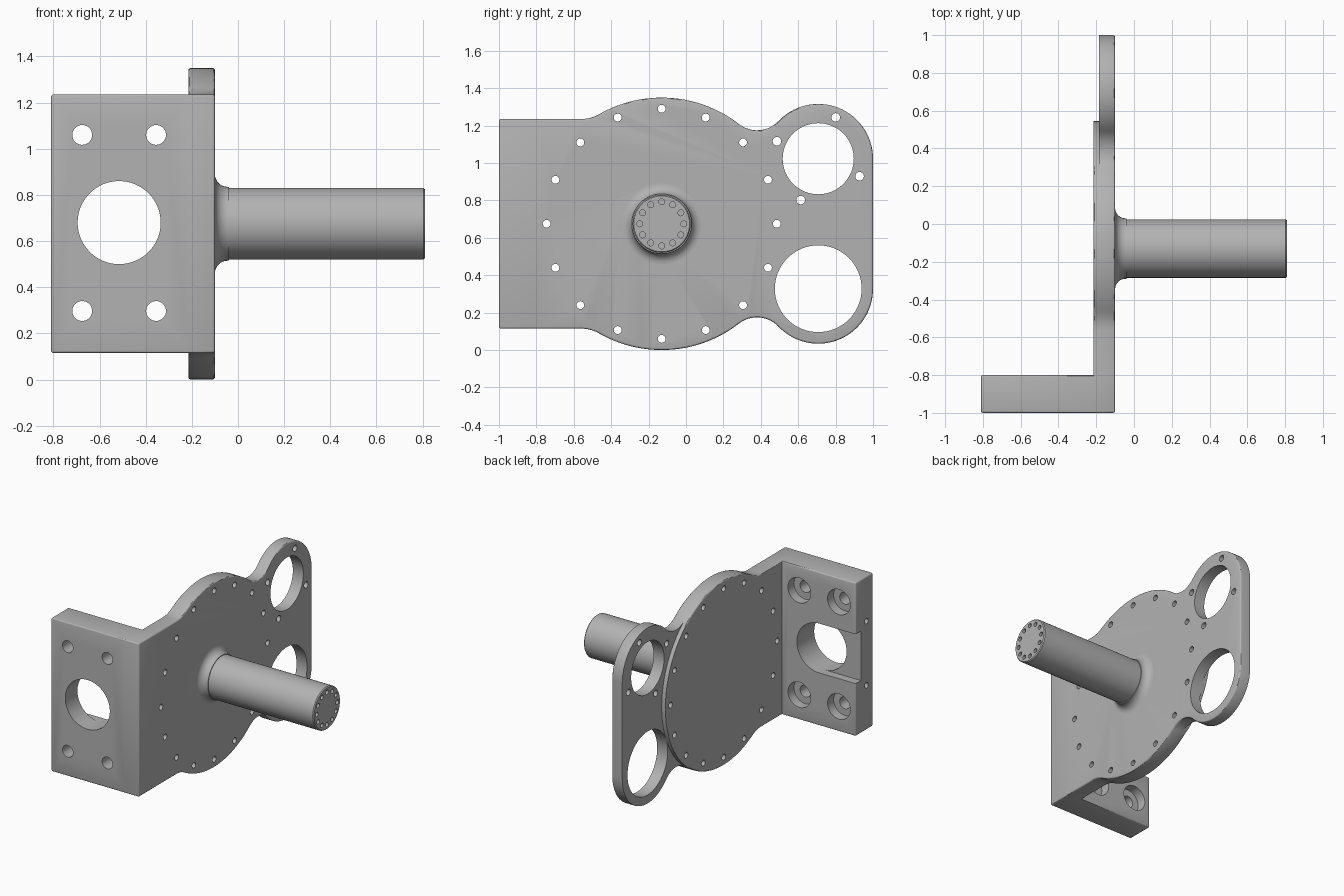
import bpy, bmesh, math
from mathutils import Matrix, Vector

if "Cube" in bpy.data.objects:
    bpy.data.objects.remove(bpy.data.objects["Cube"])

MID = 0.675          # height of the symmetry line
HUB = -0.13          # y of the disc and shaft axis
BACK, STEP, FRONT = -0.215, -0.185, -0.10

steel = bpy.data.materials.new("grey_steel")
steel.diffuse_color = (0.45, 0.45, 0.45, 1)
steel.use_nodes = True
steel.node_tree.nodes["Principled BSDF"].inputs["Base Color"].default_value = steel.diffuse_color


def arc(cy, cz, r, a0, a1, n):
    return [(cy + r * math.cos(math.radians(a0 + (a1 - a0) * i / n)),
             cz + r * math.sin(math.radians(a0 + (a1 - a0) * i / n))) for i in range(n + 1)]


def finish(bm, name):
    bmesh.ops.recalc_face_normals(bm, faces=bm.faces)
    me = bpy.data.meshes.new(name)
    bm.to_mesh(me)
    bm.free()
    me.materials.append(steel)
    ob = bpy.data.objects.new(name, me)
    bpy.context.collection.objects.link(ob)
    return ob


def add_lathe(bm, profile, centre, axis, n=48):
    """Closed solid of revolution from (distance along axis, radius) pairs."""
    rot = Vector(axis).to_track_quat('Z', 'Y').to_matrix().to_4x4()
    m = Matrix.Translation(centre) @ rot
    rings = [[bm.verts.new(m @ Vector((r * math.cos(2 * math.pi * i / n),
                                       r * math.sin(2 * math.pi * i / n), d)))
              for i in range(n)] for d, r in profile]
    for a, b in zip(rings, rings[1:]):
        for i in range(n):
            bm.faces.new((a[i], a[(i + 1) % n], b[(i + 1) % n], b[i]))
    bm.faces.new(rings[0][::-1])
    bm.faces.new(rings[-1])


def add_box(bm, lo, hi):
    c = [(a + b) / 2 for a, b in zip(lo, hi)]
    s = [b - a for a, b in zip(lo, hi)]
    bmesh.ops.create_cube(bm, size=1, matrix=Matrix.Translation(c) @ Matrix.Diagonal((*s, 1)))


def boolean(target, tool, op):
    mod = target.modifiers.new(op.lower(), 'BOOLEAN')
    mod.operation, mod.object, mod.solver = op, tool, 'EXACT'
    mod.use_self = True
    dg = bpy.context.evaluated_depsgraph_get()
    me = bpy.data.meshes.new_from_object(target.evaluated_get(dg))
    target.modifiers.clear()
    target.data = me
    bpy.data.objects.remove(tool)


# Upper half of the plate outline (y, height above symmetry line)
disc_r = math.hypot(0.51, 0.657) - 0.157
ear_y, ear_h = 0.707, 0.348
ear_r = math.hypot(ear_y - 0.38, 0.657 - ear_h) - 0.157
a_disc = math.degrees(math.atan2(0.657, 0.51))
a_ear = math.degrees(math.atan2(0.657 - ear_h, 0.38 - ear_y))
rf = 0.2
cf = HUB - math.sqrt((disc_r + rf) ** 2 - (0.56 + rf) ** 2)
a_f = math.degrees(math.atan2(0.56 + rf, cf - HUB))
half = [(-0.8, 0.56)]
half += arc(cf, 0.56 + rf, rf, -90, a_f - 180, 8)
half += arc(HUB, 0, disc_r, a_f, a_disc, 32)[1:]
half += arc(0.38, 0.657, 0.157, 180 + a_disc, 180 + a_ear + 0, 14)[1:]
half += arc(ear_y, ear_h, ear_r, a_ear, 0, 28)[1:]
outline = half + [(y, -h) for y, h in reversed(half)]

# Bracket: mounting plate with the flange drawn out of its back
bm = bmesh.new()
main = [bm.verts.new((BACK, y, MID + h)) for y, h in outline]
side = [bm.verts.new((BACK, -1, MID + h)) for h in (-0.56, 0.56)]
caps = [bm.faces.new(main), bm.faces.new((main[-1], side[0], side[1], main[0]))]
bmesh.ops.recalc_face_normals(bm, faces=bm.faces)
ext = bmesh.ops.extrude_face_region(bm, geom=caps, use_keep_orig=True)["geom"]
for v in (g for g in ext if isinstance(g, bmesh.types.BMVert)):
    v.co.x = FRONT
ext = bmesh.ops.extrude_discrete_faces(bm, faces=[caps[1]])["faces"]
for v in ext[0].verts:
    v.co.x = -0.81
bmesh.ops.remove_doubles(bm, verts=bm.verts, dist=1e-5)
bmesh.ops.recalc_face_normals(bm, faces=bm.faces)
rim = [e for e in bm.edges if e.is_manifold and e.calc_face_angle_signed() > 0.6]
bmesh.ops.bevel(bm, geom=rim, offset=0.01, segments=3, profile=0.5, affect='EDGES')
bracket = finish(bm, "bracket")

# Thin the two ears behind the disc
bm = bmesh.new()
ring = arc(HUB, MID, disc_r, a_disc, -a_disc, 48)
ring += [(0.3, -0.2), (1.2, -0.2), (1.2, 1.6), (0.3, 1.6)]
f = bm.faces.new([bm.verts.new((-0.4, y, z)) for y, z in ring])
ext = bmesh.ops.extrude_face_region(bm, geom=[f], use_keep_orig=True)["geom"]
for v in (g for g in ext if isinstance(g, bmesh.types.BMVert)):
    v.co.x = STEP
boolean(bracket, finish(bm, "ear_cutter"), 'DIFFERENCE')

# Shaft with a flared foot
bm = bmesh.new()
foot = [(FRONT + 0.055 - 0.055 * math.cos(t), 0.215 - 0.055 * math.sin(t))
        for t in (math.pi / 2 * i / 8 for i in range(9))]
prof = [(-0.16, 0.215)] + foot + [(-0.04, 0.16), (-0.04, 0.155), (0.803, 0.155), (0.81, 0.149)]
add_lathe(bm, prof, (0, HUB, MID), (1, 0, 0), 72)
boolean(bracket, finish(bm, "shaft"), 'UNION')

# Slot from the flange's bore to its free end
bm = bmesh.new()
add_box(bm, (-0.9, -0.86, MID - 0.175), (-0.515, -0.7, MID + 0.185))
boolean(bracket, finish(bm, "slot_cutter"), 'DIFFERENCE')

# All round holes
bm = bmesh.new()
thru = lambda r: [(-0.3, r), (0.0, r)]
for i in range(16):
    a = math.radians(22.5 * i)
    add_lathe(bm, thru(0.021), (0, HUB + 0.615 * math.cos(a), MID + 0.615 * math.sin(a)), (1, 0, 0), 20)
for i in range(4):
    a = math.radians(67 + 90 * i)
    add_lathe(bm, thru(0.023), (0, ear_y + 0.24 * math.cos(a), 1.023 + 0.24 * math.sin(a)), (1, 0, 0), 20)
add_lathe(bm, thru(0.19), (0, ear_y, 1.023), (1, 0, 0), 64)
add_lathe(bm, thru(0.232), (0, ear_y, 0.328), (1, 0, 0), 64)
for i in range(12):
    a = math.radians(30 * i)
    add_lathe(bm, [(0.7, 0.016), (0.9, 0.016)],
              (0, HUB + 0.118 * math.cos(a), MID + 0.118 * math.sin(a)), (1, 0, 0), 16)
add_lathe(bm, [(-1.1, 0.18), (-0.7, 0.18)], (-0.515, 0, 0.68), (0, 1, 0), 64)
for x in (-0.675, -0.355):
    for z in (0.297, 1.06):
        add_lathe(bm, [(-1.1, 0.043), (-0.87, 0.043), (-0.87, 0.092), (-0.7, 0.092)],
                  (x, 0, z), (0, 1, 0), 32)
for z in (0.44, 0.91):
    add_lathe(bm, [(-0.9, 0.02), (-0.7, 0.02)], (0, -0.925, z), (1, 0, 0), 16)
boolean(bracket, finish(bm, "hole_cutter"), 'DIFFERENCE')

bpy.context.view_layer.objects.active = bracket
bracket.select_set(True)
bpy.ops.object.shade_smooth_by_angle(angle=math.radians(30))
